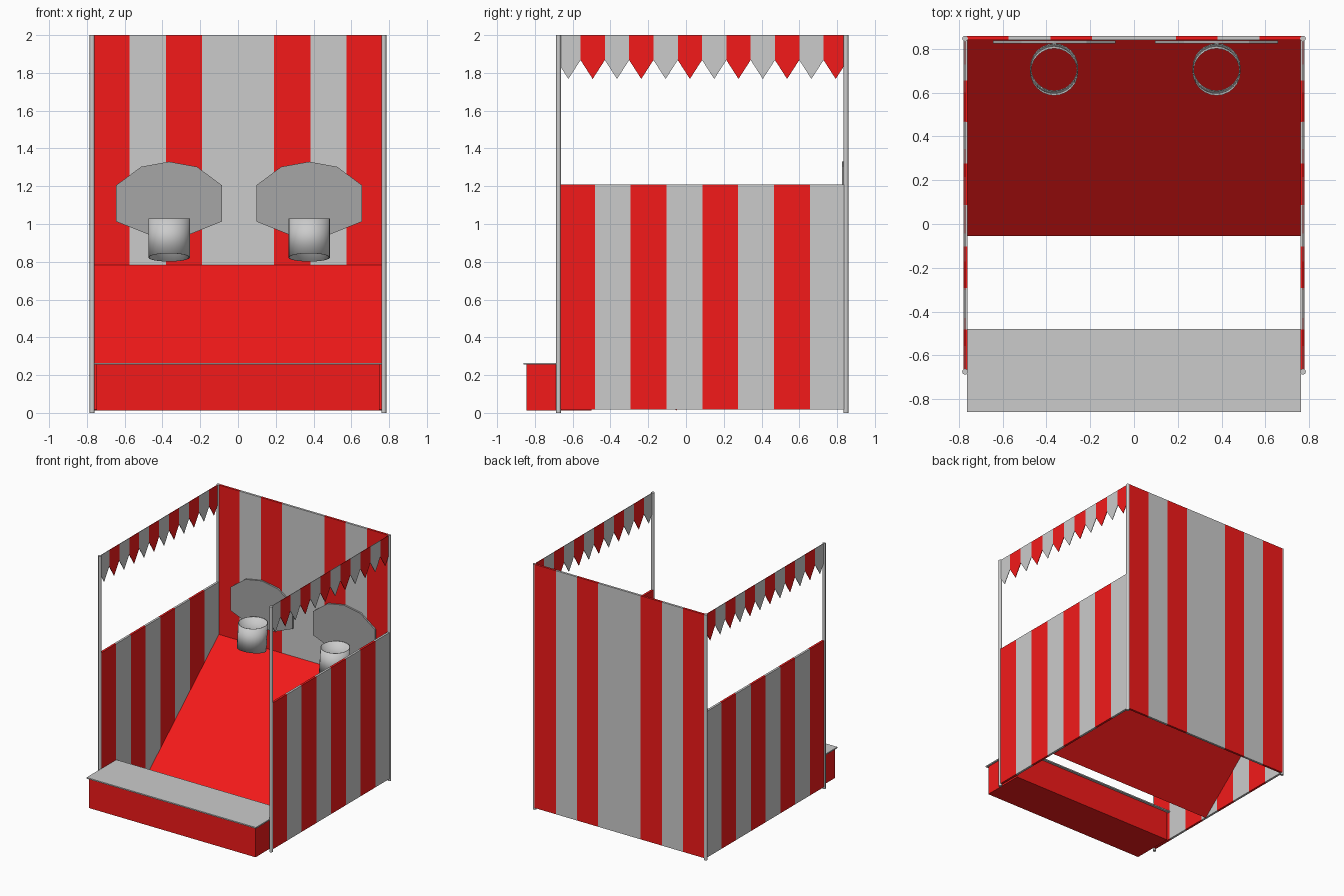
import bpy, bmesh, math
from mathutils import Vector

if "Cube" in bpy.data.objects:
    bpy.data.objects.remove(bpy.data.objects["Cube"])


def material(name, rgb):
    m = bpy.data.materials.new(name)
    m.diffuse_color = (*rgb, 1)
    m.use_nodes = True
    m.node_tree.nodes["Principled BSDF"].inputs["Base Color"].default_value = m.diffuse_color
    return m


RED = material("red_cloth", (0.9, 0.01, 0.01))
GREY = material("light_grey", (0.8, 0.8, 0.8))
DARK = material("dark_grey", (0.38, 0.38, 0.38))


def finish(name, bm, mats=(), thickness=0, offset=0):
    bmesh.ops.remove_doubles(bm, verts=bm.verts, dist=1e-5)
    bmesh.ops.recalc_face_normals(bm, faces=bm.faces)
    me = bpy.data.meshes.new(name)
    bm.to_mesh(me)
    bm.free()
    ob = bpy.data.objects.new(name, me)
    bpy.context.collection.objects.link(ob)
    for m in mats:
        me.materials.append(m)
    if thickness:
        mod = ob.modifiers.new("thickness", "SOLIDIFY")
        mod.thickness, mod.offset = thickness, offset
    return ob


def box(name, lo, hi, mats=()):
    bm = bmesh.new()
    bmesh.ops.create_cube(bm, size=1)
    lo, hi = Vector(lo), Vector(hi)
    for v in bm.verts:
        v.co = (lo + hi) / 2 + v.co * (hi - lo)
    return finish(name, bm, mats)


def striped(name, start, end, pattern, z0, z1, place, thickness, tip=None):
    """Row of panels coloured by pattern (R or G); tip adds a pointed hem."""
    bm = bmesh.new()
    w = (end - start) / len(pattern)
    for i, c in enumerate(pattern):
        a, b = start + i * w, start + (i + 1) * w
        pts = [(a, z1), (a, z0)] + ([((a + b) / 2, tip)] if tip else []) + [(b, z0), (b, z1)]
        f = bm.faces.new([bm.verts.new(place(u, z)) for u, z in pts])
        f.material_index = 0 if c == "R" else 1
    return finish(name, bm, (RED, GREY), thickness)


# Corner poles
for sx, side in ((-1, "left"), (1, "right")):
    for y, end in ((-0.675, "front"), (0.847, "back")):
        bpy.ops.mesh.primitive_cylinder_add(vertices=12, radius=0.013, depth=2,
                                            location=(sx * 0.772, y, 1))
        pole = bpy.context.object
        pole.name = f"{end}_{side}_pole"
        bpy.ops.object.shade_smooth_by_angle()

# Striped back wall
striped("back_wall", -0.765, 0.765, "RGRGGRGR", 0.015, 2.0,
        lambda u, z: (u, 0.849, z), 0.018)

# Striped side walls and pennant borders
for sx, side in ((-1, "left"), (1, "right")):
    striped(f"{side}_wall", -0.672, 0.845, "RG" * 4, 0.017, 1.21,
            lambda u, z: (sx * 0.77, u, z), 0.018)
    striped(f"{side}_pennants", -0.687, 0.857, "GR" * 6, 1.868, 2.0,
            lambda u, z: (sx * 0.772, u, z), 0.004, tip=1.768)

# Front step and its top
box("front_step", (-0.75, -0.845, 0.013), (0.75, -0.5, 0.255), (RED,))
box("step_top", (-0.763, -0.86, 0.255), (0.763, -0.48, 0.265))

# Sloping ball ramp
bm = bmesh.new()
bm.faces.new([bm.verts.new(p) for p in ((-0.761, -0.053, 0.015), (0.761, -0.053, 0.015),
                                        (0.761, 0.842, 0.78), (-0.761, 0.842, 0.78))])
finish("ramp", bm, (RED,), 0.006)

# Backboards and hoops
half = [(0, 1.33), (0.148, 1.303), (0.28, 1.205), (0.28, 1.013), (0.11, 0.945)]
outline = half + [(-x, z) for x, z in reversed(half[1:])]
for cx, side in ((-0.365, "left"), (0.377, "right")):
    bm = bmesh.new()
    bm.faces.new([bm.verts.new((cx + x, 0.832, z)) for x, z in outline])
    finish(f"{side}_backboard", bm, (DARK,), 0.014)

    # Tube with level top rim and slanted lower rim
    bm = bmesh.new()
    n, r = 24, 0.11
    rims = []
    for yc, zc, slope in ((0.715, 1.03, 0), (0.697, 0.823, -0.2)):
        ring = []
        for i in range(n):
            a = 2 * math.pi * i / n
            dx, dy = r * math.cos(a), r * math.sin(a)
            ring.append(bm.verts.new((cx + dx, yc + dy, zc + slope * dy)))
        rims.append(ring)
    for i in range(n):
        j = (i + 1) % n
        bm.faces.new((rims[1][i], rims[1][j], rims[0][j], rims[0][i]))
    hoop = finish(f"{side}_hoop", bm, (), 0.005, -1)
    bpy.ops.object.select_all(action="DESELECT")
    hoop.select_set(True)
    bpy.context.view_layer.objects.active = hoop
    bpy.ops.object.shade_smooth_by_angle()
